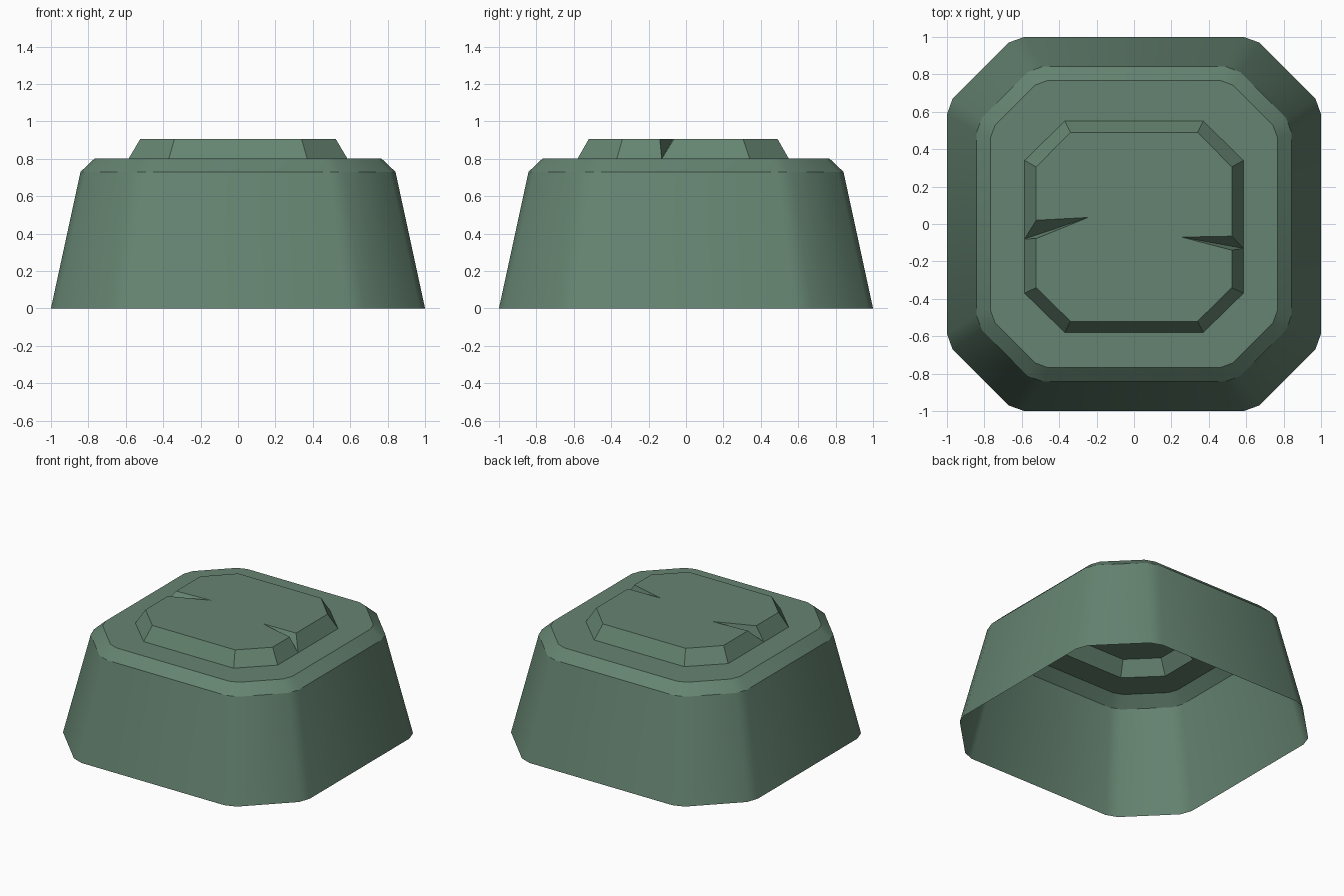
import bpy, bmesh

if "Cube" in bpy.data.objects:
    bpy.data.objects.remove(bpy.data.objects["Cube"])

green = bpy.data.materials.new("muted green")
green.diffuse_color = (0.13, 0.23, 0.165, 1)
green.use_nodes = True
green.node_tree.nodes["Principled BSDF"].inputs["Base Color"].default_value = green.diffuse_color


def finish(bm, name):
    mesh = bpy.data.meshes.new(name)
    bm.to_mesh(mesh)
    bm.free()
    ob = bpy.data.objects.new(name, mesh)
    bpy.context.collection.objects.link(ob)
    mesh.materials.append(green)
    bpy.ops.object.select_all(action='DESELECT')
    ob.select_set(True)
    bpy.context.view_layer.objects.active = ob
    bpy.ops.object.shade_smooth_by_angle(angle=0.52)
    return ob


def ring(bm, pts, z):
    return [bm.verts.new((x, y, z)) for x, y in pts]


def octagon(half, a, b, c):
    """Chamfered square with softened corners, counter-clockwise."""
    pts = []
    x_y = [(half, -a), (half, a), (c, b), (b, c)]
    for i in range(4):
        for x, y in x_y:
            for _ in range(i):
                x, y = -y, x
            pts.append((x, y))
    return pts


# Raised plate outline: lower rim, with the notch roots on the two sides
outer = [(.585, -.37), (.585, -.13), (.585, .34), (.37, .55), (-.37, .55),
         (-.585, .34), (-.585, -.08), (-.585, -.37), (-.37, -.58), (.37, -.58)]
inner = [(.523, -.34), None, (.523, .305), (.34, .49), (-.34, .49),
         (-.523, .305), None, (-.523, -.34), (-.34, -.52), (.34, -.52)]
notches = {1: [(.523, -.14), (.255, -.07), (.523, -.065)],
           6: [(-.523, .02), (-.245, .035), (-.523, -.078)]}
Z_RIM, Z_TOP = 0.80, 0.905

# Open-bottomed body shell
bm = bmesh.new()
rings = [ring(bm, octagon(1.0, .587, .67, .97), 0),
         ring(bm, octagon(.842, .488, .57, .812), .73),
         ring(bm, octagon(.768, .46, .53, .742), Z_RIM)]
for lo, hi in zip(rings, rings[1:]):
    for i in range(len(lo)):
        j = (i + 1) % len(lo)
        bm.faces.new((lo[i], lo[j], hi[j], hi[i]))
# flat top with an opening under the raised plate
hole = ring(bm, outer, Z_RIM)
edges = []
for loop in (rings[2], hole):
    for i, v in enumerate(loop):
        w = loop[(i + 1) % len(loop)]
        edges.append(bm.edges.get((v, w)) or bm.edges.new((v, w)))
bmesh.ops.triangle_fill(bm, use_beauty=True, edges=edges, normal=(0, 0, 1))
bmesh.ops.recalc_face_normals(bm, faces=bm.faces)
finish(bm, "body_shell")

# Raised plate with sloped rim and two V notches
bm = bmesh.new()
base = ring(bm, outer, Z_RIM)
tops = [ring(bm, notches[i] if i in notches else [inner[i]], Z_TOP)
        for i in range(len(outer))]
for i in range(len(base)):
    j = (i + 1) % len(base)
    bm.faces.new((base[i], base[j], tops[j][0], tops[i][-1]))
for i in notches:
    p, tip, q = tops[i]
    bm.faces.new((base[i], tip, p))
    bm.faces.new((base[i], q, tip))
bm.faces.new([v for group in tops for v in group])
bmesh.ops.recalc_face_normals(bm, faces=bm.faces)
finish(bm, "raised_plate")
